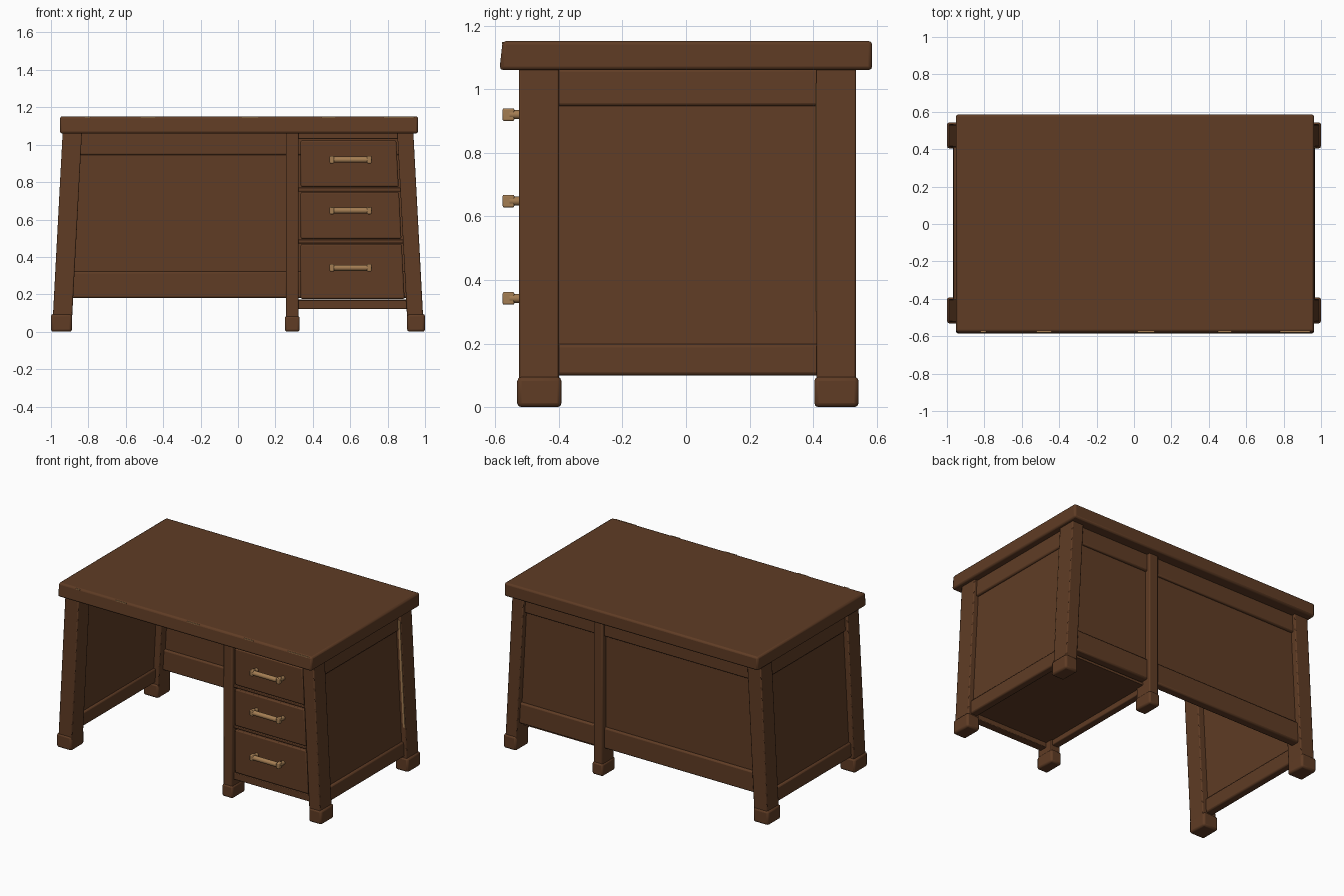
import bpy
import bmesh
import math
from mathutils import Matrix

cube = bpy.data.objects.get("Cube")
if cube:
    bpy.data.objects.remove(cube, do_unlink=True)


def material(name, rgb):
    mat = bpy.data.materials.new(name)
    mat.use_nodes = True
    mat.diffuse_color = (*rgb, 1)
    mat.node_tree.nodes["Principled BSDF"].inputs["Base Color"].default_value = (*rgb, 1)
    return mat


WOOD = material("dark wood", (0.115, 0.045, 0.018))
TAN = material("worn tan", (0.37, 0.205, 0.085))
LEAN = 0.053          # inward slope of the outer legs
OUTER = 0.994         # outer leg face at floor level


def finish(name, bm, mat, bevel):
    bmesh.ops.recalc_face_normals(bm, faces=bm.faces)
    mesh = bpy.data.meshes.new(name)
    bm.to_mesh(mesh)
    bm.free()
    mesh.materials.append(mat)
    obj = bpy.data.objects.new(name, mesh)
    bpy.context.collection.objects.link(obj)
    if bevel:
        mod = obj.modifiers.new("soft edges", "BEVEL")
        mod.width = bevel
        mod.segments = 2
    bpy.ops.object.select_all(action="DESELECT")
    obj.select_set(True)
    bpy.context.view_layer.objects.active = obj
    bpy.ops.object.shade_smooth_by_angle(angle=math.radians(35))
    return obj


def side(s, inset):
    """Leaning x position, a given inset from the outer leg face."""
    return lambda z: s * (OUTER - inset - LEAN * z)


def block(name, x, y, z, mat=WOOD, bevel=0.006):
    """Box whose x ends may be numbers or functions of height."""
    bm = bmesh.new()
    bmesh.ops.create_cube(bm, size=1)
    for v in bm.verts:
        i, j, k = (int(c > 0) for c in v.co)
        end = x[i]
        v.co = (end(z[k]) if callable(end) else end, y[j], z[k])
    return finish(name, bm, mat, bevel)


def rod(name, x, y, z, radius, length, axis, mat):
    bm = bmesh.new()
    bmesh.ops.create_cone(bm, cap_ends=True, segments=12, radius1=radius,
                          radius2=radius, depth=length,
                          matrix=Matrix.Translation((x, y, z))
                          @ Matrix.Rotation(math.pi / 2, 4, axis))
    return finish(name, bm, mat, 0)


# Desk top, with the front edge sloping slightly back
top = block("desk_top", (-0.952, 0.963), (-0.587, 0.586), (1.06, 1.152), bevel=0.012)
for v in top.data.vertices:
    if v.co.y < 0 and v.co.z > 1.1:
        v.co.y += 0.01

# Legs and feet
DEPTHS = {"front": (-0.525, -0.4), "back": (0.41, 0.535)}
WIDTHS = {"left": (1, 0.086), "right": (-1, 0.103)}
for row, (y0, y1) in DEPTHS.items():
    foot_y = (y0 - 0.006, y1 + 0.008)
    for label, (s, w) in WIDTHS.items():
        block(f"{row}_{label}_leg", (side(s, 0), side(s, w)), (y0, y1), (0.07, 1.065))
        block(f"{row}_{label}_foot", (s, s * (0.99 - w)), foot_y, (0, 0.095), bevel=0.013)
    block(f"{row}_middle_leg", (0.256, 0.324), (y0, y1), (0.06, 1.065))
    block(f"{row}_middle_foot", (0.25, 0.33), foot_y, (0, 0.085), bevel=0.012)

# Outer side panels with their rails
for label, (s, w) in WIDTHS.items():
    run = (-0.41, 0.42)
    block(f"{label}_side_panel", (side(s, 0.035), side(s, 0.06)), run, (0.13, 1.06), bevel=0)
    for rail, z in {"top": (0.947, 1.065), "bottom": (0.1, 0.198)}.items():
        block(f"{label}_side_{rail}_rail", (side(s, 0.02), side(s, 0.075)), run, z, bevel=0.01)

# Inner side of the drawer cabinet
block("cabinet_inner_panel", (0.275, 0.305), (-0.41, 0.42), (0.13, 1.06), bevel=0)
block("cabinet_inner_bottom_rail", (0.265, 0.315), (-0.41, 0.42), (0.12, 0.18))

# Back panels and rails in both bays
BAYS = {"wide": (side(-1, 0.09), 0.265), "narrow": (0.315, side(1, 0.075))}
for bay, x in BAYS.items():
    block(f"{bay}_back_panel", x, (0.465, 0.495), (0.2, 1.06), bevel=0)
    block(f"{bay}_back_top_rail", x, (0.45, 0.512), (0.945, 1.065), bevel=0.008)
    block(f"{bay}_back_bottom_rail", x, (0.45, 0.512), (0.18, 0.322), bevel=0.01)

# Cabinet floor and horizontal front rails
cabinet = (0.315, side(1, 0.08))
block("cabinet_floor", cabinet, (-0.48, 0.47), (0.155, 0.172), bevel=0)
RAILS = {"bottom": (0.122, 0.17), "lower": (0.473, 0.492),
         "upper": (0.75, 0.77), "top": (1.03, 1.065)}
for label, z in RAILS.items():
    block(f"cabinet_{label}_rail", cabinet, (-0.505, -0.45), z, bevel=0.004)

# Drawers with their handles
DRAWERS = {"top": ((0.775, 1.022), 0.92), "middle": ((0.497, 0.745), 0.648),
           "bottom": ((0.176, 0.468), 0.342)}
for label, (z, grip) in DRAWERS.items():
    block(f"{label}_drawer_front", (0.335, side(1, 0.094)), (-0.515, -0.485), z, bevel=0.007)
    block(f"{label}_drawer_box", (0.345, side(1, 0.104)), (-0.49, 0.4),
          (z[0] + 0.01, z[1] - 0.02), bevel=0)
    rod(f"{label}_handle_bar", 0.6, -0.56, grip, 0.016, 0.2, "Y", TAN)
    for n, x in enumerate((0.502, 0.702)):
        block(f"{label}_handle_cap_{n}", (x - 0.012, x + 0.012), (-0.577, -0.54),
              (grip - 0.02, grip + 0.02), TAN, 0.005)
        rod(f"{label}_handle_post_{n}", x, -0.53, grip, 0.014, 0.05, "X", TAN)

# Worn edges: thin plates on the back leg and along the front of the top
block("worn_leg_edge", (side(1, 0.003), side(1, 0.018)), (0.407, 0.411), (0.3, 1.02), TAN, 0)
for n, (x, length) in enumerate([(-0.82, 0.03), (-0.52, 0.08), (0.02, 0.09),
                                 (0.45, 0.07), (0.78, 0.16)]):
    block(f"worn_top_edge_{n}", (x, x + length), (-0.579, -0.573), (1.143, 1.149), TAN, 0)
